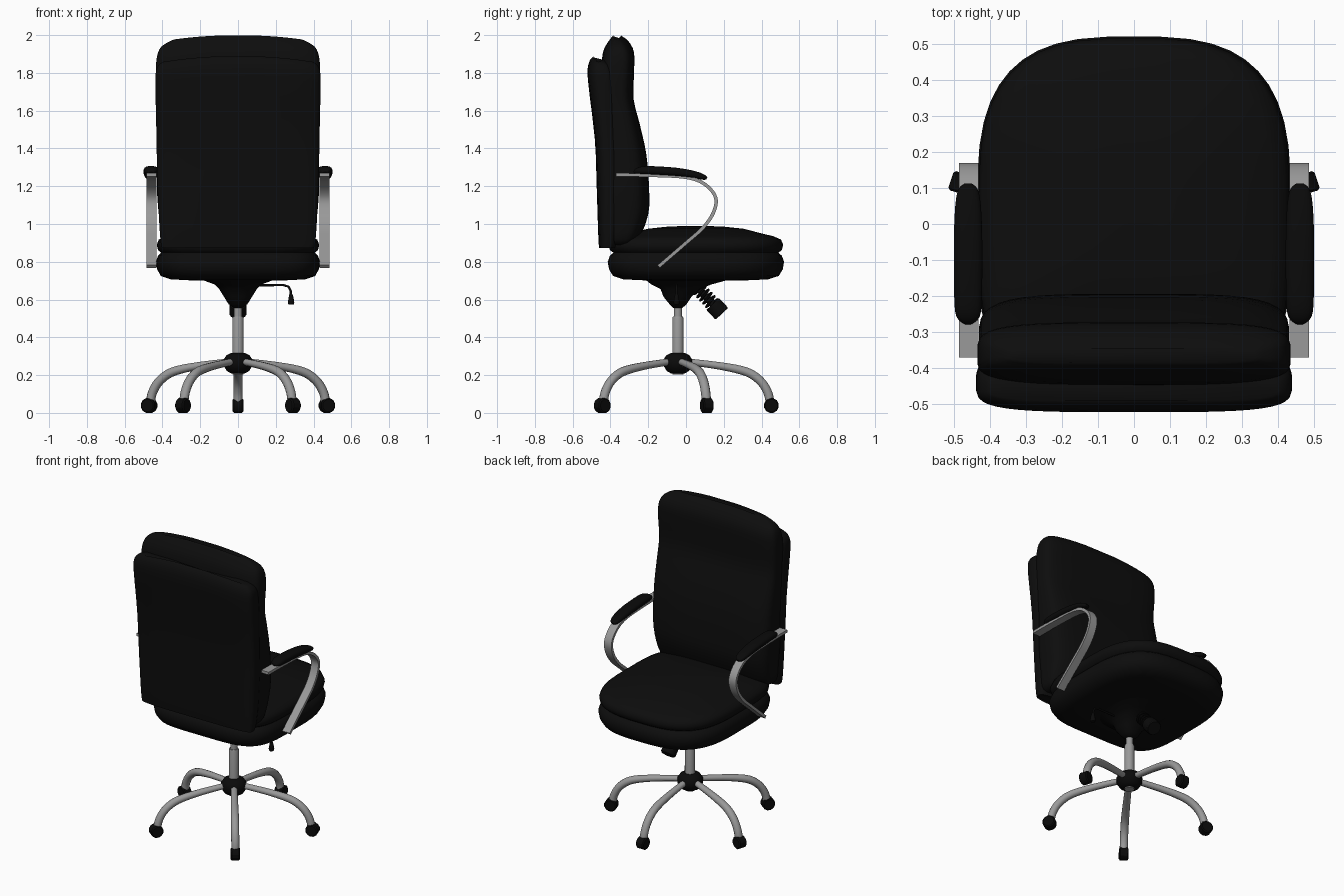
import bpy, bmesh, math
from mathutils import Vector, Matrix

if "Cube" in bpy.data.objects:
    bpy.data.objects.remove(bpy.data.objects["Cube"])


def material(name, v):
    m = bpy.data.materials.new(name)
    m.diffuse_color = (v, v, v, 1)
    m.use_nodes = True
    m.node_tree.nodes["Principled BSDF"].inputs["Base Color"].default_value = m.diffuse_color
    return m


LEATHER = material("black leather", 0.004)
PLASTIC = material("black plastic", 0.003)
METAL = material("grey metal", 0.32)


def loft(name, rings, mat, angle=40):
    """Skin a list of closed rings and cap both ends."""
    bm = bmesh.new()
    vs = [[bm.verts.new(p) for p in r] for r in rings]
    n = len(rings[0])
    for a, b in zip(vs, vs[1:]):
        for i in range(n):
            j = (i + 1) % n
            bm.faces.new((a[i], a[j], b[j], b[i]))
    bm.faces.new(vs[0][::-1])
    bm.faces.new(vs[-1])
    bmesh.ops.recalc_face_normals(bm, faces=bm.faces)
    me = bpy.data.meshes.new(name)
    bm.to_mesh(me)
    bm.free()
    ob = bpy.data.objects.new(name, me)
    bpy.context.collection.objects.link(ob)
    me.materials.append(mat)
    bpy.ops.object.select_all(action='DESELECT')
    ob.select_set(True)
    bpy.context.view_layer.objects.active = ob
    bpy.ops.object.shade_smooth_by_angle(angle=math.radians(angle))
    return ob


def oval(seg, n):
    """Unit superellipse; a large n gives a rectangle when seg is 4."""
    out = []
    for i in range(seg):
        t = 2 * math.pi * (i + 0.5) / seg
        c, s = math.cos(t), math.sin(t)
        out.append((math.copysign(abs(c) ** (2 / n), c), math.copysign(abs(s) ** (2 / n), s)))
    return out


def smooth_path(pts, steps=5):
    """Catmull-Rom through the points (any dimension)."""
    p = [pts[0]] + list(pts) + [pts[-1]]
    out = []
    for i in range(1, len(p) - 2):
        for k in range(steps):
            t = k / steps
            out.append(tuple(0.5 * (2 * b + (c - a) * t + (2 * a - 5 * b + 4 * c - d) * t * t
                                    + (3 * b - a - 3 * c + d) * t ** 3)
                             for a, b, c, d in zip(*p[i - 1:i + 3])))
    return out + [tuple(pts[-1])]


def sweep(name, pts, mat, x=0, seg=12, n=2):
    """Sweep a section along points (y, z, half width, half height) in the YZ plane."""
    rings = []
    for i, (y, z, w, h) in enumerate(pts):
        a, b = pts[max(i - 1, 0)], pts[min(i + 1, len(pts) - 1)]
        t = Vector((0, b[0] - a[0], b[1] - a[1])).normalized()
        nor = Vector((0, -t.z, t.y))
        rings.append([Vector((x + u * w, y, z)) + nor * v * h for u, v in oval(seg, n)])
    return loft(name, rings, mat)


def lathe(name, prof, mat, y=0, seg=20):
    return loft(name, [[(u * r, y + v * r, z) for u, v in oval(seg, 2)] for r, z in prof], mat)


# Seat: two stacked cushions with a groove, rounder at the front
seat = [(.5, .70), (.82, .707), (.94, .725), (.985, .76), (1, .80), (.975, .832), (.935, .848),
        (.975, .862), (.99, .89), (.965, .918), (.88, .935), (.75, .95), (.54, .975), (.3, .987), (.05, .99)]
rings = []
for s, z in seat:
    front, rear = oval(44, 3), oval(44, 4.5)
    rings.append([(s * .435 * (f if g > 0 else r), .05 + s * (.47 * g if g > 0 else .465 * q), z)
                  for (f, g), (r, q) in zip(front, rear)])
loft("seat", rings, LEATHER, 60)


# Backrest: padded front cushion and a shorter shell behind it
def back_part(name, secs, top):
    rings = []
    for z, w, y0, y1 in smooth_path(secs, 3):
        k = .2 * max(0, (z - top + .3) / .3)
        rings.append([(u * w, (y0 + y1) / 2 + v * (y1 - y0) / 2, z - k * (u * w) ** 2)
                      for u, v in oval(40, 4)])
    loft(name, rings, LEATHER, 60)


back_part("back_cushion", [
    (.89, .37, -.42, -.30), (.92, .405, -.44, -.25), (1.05, .42, -.45, -.2), (1.185, .43, -.45, -.195),
    (1.37, .43, -.45, -.21), (1.53, .43, -.46, -.245), (1.66, .43, -.46, -.277), (1.8, .435, -.45, -.275),
    (1.91, .43, -.44, -.275), (1.97, .405, -.41, -.305), (2.0, .34, -.385, -.345)], 2.0)
back_part("back_shell", [
    (.88, .39, -.455, -.40), (.90, .41, -.463, -.36), (1.2, .427, -.473, -.34), (1.45, .432, -.483, -.35),
    (1.77, .438, -.52, -.36), (1.86, .43, -.513, -.38), (1.89, .40, -.49, -.42)], 1.89)

# Tilt mechanism under the seat
pan = [(.022, -.043, .023, .555), (.05, -.042, .045, .575), (.075, -.045, .075, .615),
       (.1, -.03, .105, .655), (.125, -.025, .16, .68), (.18, 0, .21, .70), (.24, .01, .27, .725)]
loft("seat_mechanism", [[(u * a, y + v * b, z) for u, v in oval(24, 2.5)] for a, y, b, z in pan], PLASTIC, 60)

# Gas column and hub
CY = -.043
lathe("column_rod", [(.022, .48), (.022, .58)], METAL, CY)
lathe("column_tube", [(.03, .203), (.03, .5), (.027, .51)], METAL, CY)
lathe("hub", [(.035, .208), (.06, .222), (.077, .25), (.078, .28), (.062, .305), (.035, .318)], PLASTIC, CY)

# Five legs with casters
leg = smooth_path([(.04, .272, .02, .018), (.2, .252, .022, .02), (.32, .23, .024, .023), (.39, .205, .025, .024),
                   (.445, .16, .025, .024), (.477, .105, .025, .024), (.488, .055, .025, .024)], 4)
for i in range(5):
    turn = Matrix.Translation((0, CY, 0)) @ Matrix.Rotation(i * math.tau / 5, 4, 'Z')
    sweep(f"leg_{i + 1}", leg, METAL).matrix_world = turn
    wheel = [[(x, .495 + u * r, .039 + v * r) for u, v in oval(12, 2)]
             for x, r in ((-.028, .033), (-.022, .04), (.022, .04), (.028, .033))]
    loft(f"caster_{i + 1}", wheel, PLASTIC, 30).matrix_world = turn

# Armrests: bent flat band with a padded top
band = smooth_path([(y, z, .027, .009) for y, z in (
    (-.37, 1.26), (-.2, 1.258), (.0, 1.247), (.1, 1.21), (.157, 1.14), (.145, 1.06), (.09, .98),
    (.0, .9), (-.145, .775))])
pad = smooth_path([(-.275, 1.27, .012, .006), (-.255, 1.28, .033, .018), (-.2, 1.284, .039, .023),
                   (-.05, 1.275, .04, .023), (.05, 1.26, .036, .019), (.095, 1.247, .027, .014),
                   (.11, 1.24, .012, .006)], 3)
for side, sx in (("left", -1), ("right", 1)):
    sweep(f"{side}_arm_band", band, METAL, sx * .458, 4, 1000)
    sweep(f"{side}_arm_pad", pad, PLASTIC, sx * .46, 16, 2.6)

# Height lever pointing right
lever = [(.06, .675), (.24, .677), (.268, .668), (.279, .645), (.281, .61)]
grip = [(.28, .63, .008, .008), (.281, .61, .013, .013), (.281, .585, .017, .017), (.281, .573, .014, .014)]
for name, pts in (("height_lever", [(y, z, .006, .006) for y, z in lever]), ("lever_grip", grip)):
    ob = sweep(name, pts, PLASTIC, 0, 10)
    ob.matrix_world = Matrix.Translation((0, -.05, 0)) @ Matrix.Rotation(-math.pi / 2, 4, 'Z')

# Tension spring and knob, slanted forward and down
axis = Vector((0, .68, -.73))
start = Vector((0, .05, .675))
side = Vector((1, 0, 0))
up = axis.cross(side)
coil = []
for i in range(97):
    t = i / 96
    a = t * 6 * math.tau
    radial = side * math.cos(a) + up * math.sin(a)
    centre = start + axis * (.14 * t) + radial * .036
    coil.append([centre + radial * (.006 * u) + axis * (.006 * v) for u, v in oval(6, 2)])
loft("tension_spring", coil, PLASTIC)


def slanted(name, prof, seg):
    loft(name, [[start + axis * d + (side * u + up * v) * r for u, v in oval(seg, 2)] for r, d in prof], PLASTIC, 30)


slanted("tension_rod", [(.02, 0), (.02, .15)], 12)
slanted("tension_knob", [(.045, .135), (.047, .14), (.047, .2), (.043, .206)], 16)
